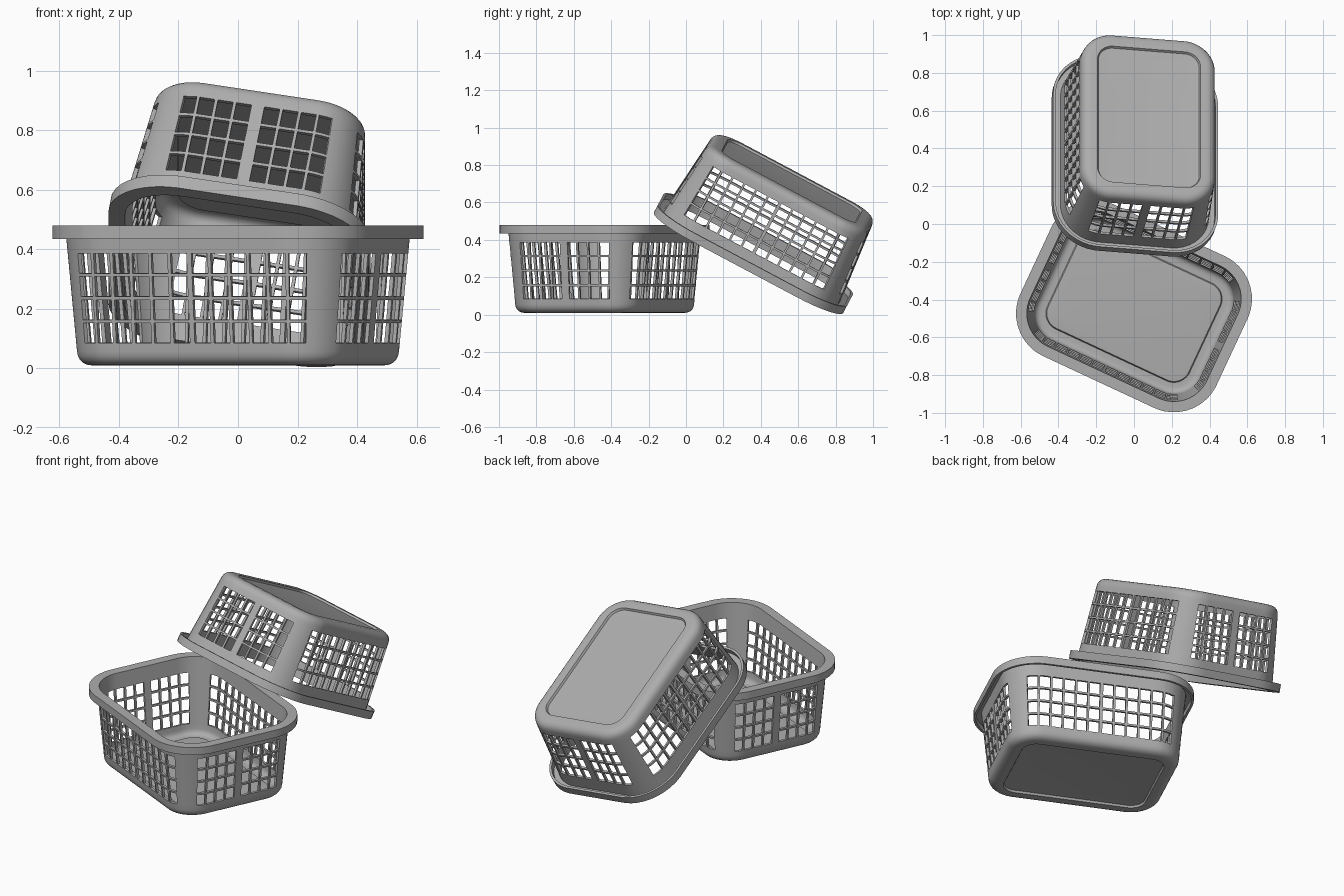
import bpy, bmesh, math
from mathutils import Matrix, Vector

if "Cube" in bpy.data.objects:
    bpy.data.objects.remove(bpy.data.objects["Cube"])

L, W, R = 1.146, 0.886, 0.25        # rim length, rim width, rim corner radius
THICK = 0.014
REF = 0.06                          # inset at which window widths are measured

plastic = bpy.data.materials.new("grey plastic")
plastic.diffuse_color = (0.42, 0.42, 0.42, 1)
plastic.use_nodes = True
plastic.node_tree.nodes["Principled BSDF"].inputs["Base Color"].default_value = plastic.diffuse_color


def outline(s):
    """Corner-skeleton point and outward normal at arc length s,
    from the middle of the long side to the middle of the short side."""
    a, b, r = L / 2 - R, W / 2 - R, R - REF
    arc = r * math.pi / 2
    if s <= a:
        return Vector((s, -b)), Vector((0, -1))
    if s <= a + arc:
        t = (s - a) / r
        return Vector((a, -b)), Vector((math.sin(t), -math.cos(t)))
    return Vector((a, min(0, -b + s - a - arc))), Vector((1, 0))


QUARTER = (L / 2 - R) + (R - REF) * math.pi / 2 + (W / 2 - R)


def columns():
    """Arc-length stations and the set of intervals that are openings."""
    def group(start, end, count, bar):
        cell = (end - start - bar * (count - 1)) / count
        return [(start + i * (cell + bar), start + i * (cell + bar) + cell)
                for i in range(count)]
    cells = group(0.009, 0.425, 6, 0.012)                        # long side
    cells += group(QUARTER - 0.262, QUARTER - 0.022, 4, 0.011)   # short side
    stations, holes = [0.0], set()
    for lo, hi in cells:
        if lo - stations[-1] > 0.05:                 # solid corner post
            p = stations[-1]
            stations += [p + (lo - p) * k / 4 for k in (1, 2, 3)]
        stations.append(lo)
        holes |= {len(stations) - 1, len(stations)}
        stations += [(lo + hi) / 2, hi]
    stations.append(QUARTER)
    return stations, holes


def profile():
    """(inset, height) pairs from the floor panel to the lip, and window rows."""
    pts = [(0.198, 0.014), (0.172, 0.012), (0.166, 0.0), (0.132, 0.0),
           (0.118, 0.002), (0.104, 0.008), (0.093, 0.018), (0.086, 0.031), (0.083, 0.046)]
    wall = lambda z: (0.083 - (z - 0.046) * 0.095, z)
    rows = set()
    for i in range(4):
        z = 0.075 + i * 0.078
        rows.add(len(pts))
        pts += [wall(z), wall(z + 0.067)]
    top = 0.47 - THICK
    pts += [wall(top), (THICK, top), (THICK, 0.424)]
    return pts, rows


def make_basket(name, matrix):
    stations, holes = columns()
    pts, rows = profile()
    bm = bmesh.new()
    grid = []
    for s in stations:
        base, n = outline(s)
        grid.append([bm.verts.new((*(base + n * (R - off)), z)) for off, z in pts])
    # wall quarter with openings left out
    for i in range(len(stations) - 1):
        for j in range(len(pts) - 1):
            if not (i in holes and j in rows):
                bm.faces.new((grid[i][j], grid[i + 1][j],
                              grid[i + 1][j + 1], grid[i][j + 1]))
    # floor panel quarter
    centre = bm.verts.new((0, 0, pts[0][1]))
    bm.faces.new([centre] + [col[0] for col in reversed(grid)])
    for v in [v for v in bm.verts if not v.link_faces]:
        bm.verts.remove(v)
    mesh = bpy.data.meshes.new(name)
    bm.to_mesh(mesh)
    bm.free()
    mesh.materials.append(plastic)
    ob = bpy.data.objects.new(name, mesh)
    bpy.context.collection.objects.link(ob)
    # mirror to the full basket, then give it wall thickness
    mir = ob.modifiers.new("mirror", 'MIRROR')
    mir.use_axis = (True, True, False)
    mir.merge_threshold = 0.0005
    sol = ob.modifiers.new("thickness", 'SOLIDIFY')
    sol.thickness = THICK
    sol.offset = -1
    sol.use_even_offset = True
    bpy.ops.object.select_all(action='DESELECT')
    ob.select_set(True)
    bpy.context.view_layer.objects.active = ob
    bpy.ops.object.convert(target='MESH')
    bpy.ops.object.shade_smooth_by_angle(angle=math.radians(35))
    ob.matrix_world = matrix


# upright basket
make_basket("upright_basket",
            Matrix.Translation((0, -0.435, 0.01)) @ Matrix.Rotation(math.radians(-25), 4, 'Z'))

# upturned basket leaning on the first one
tilt = math.radians(28)
long_axis = Vector((0, math.cos(tilt), -math.sin(tilt)))
short_axis = Vector((1, -0.08, -0.15)).normalized()
up = -short_axis.cross(long_axis).normalized()
side = up.cross(long_axis).normalized()
pose = Matrix((long_axis, side, up)).transposed().to_4x4()
make_basket("upturned_basket", Matrix.Translation((0.08, 0.567, 0.716)) @ pose)
